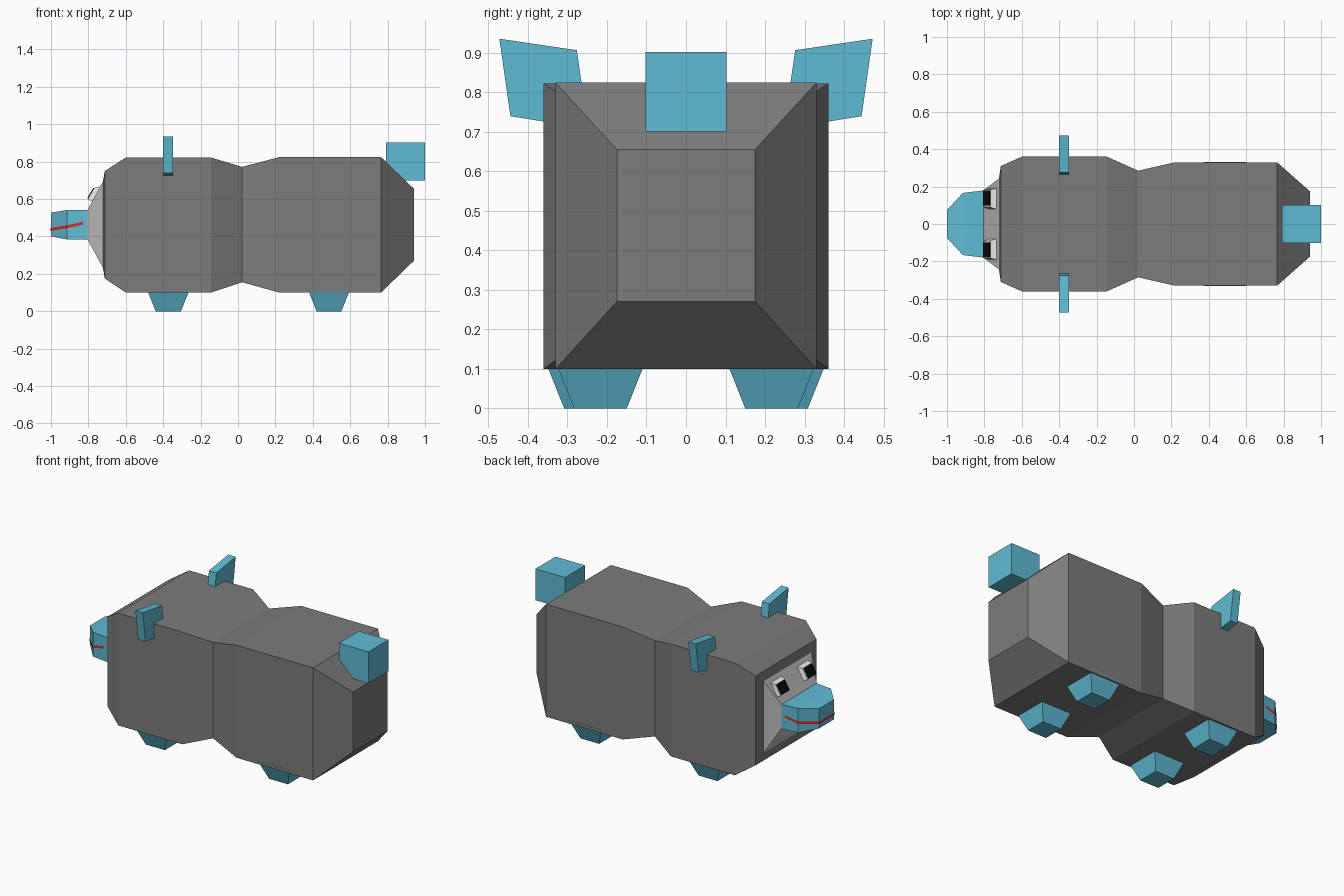
import bpy, bmesh

if "Cube" in bpy.data.objects:
    bpy.data.objects.remove(bpy.data.objects["Cube"])


def material(name, r, g, b):
    m = bpy.data.materials.new(name)
    m.diffuse_color = (r, g, b, 1)
    m.use_nodes = True
    m.node_tree.nodes["Principled BSDF"].inputs["Base Color"].default_value = m.diffuse_color
    return m


GREY = material("body grey", 0.2, 0.2, 0.2)
PALE = material("pale grey", 0.53, 0.53, 0.53)
BLUE = material("sky blue", 0.115, 0.5, 0.66)
RED = material("red", 0.68, 0.025, 0.015)
WHITE = material("white", 0.82, 0.82, 0.82)
BLACK = material("black", 0.003, 0.003, 0.003)


def loft(name, rings, mat, closed=True):
    """Join successive point rings with quads; cap the ends when closed."""
    bm = bmesh.new()
    vs = [[bm.verts.new(p) for p in ring] for ring in rings]
    n = len(vs[0])
    for a, b in zip(vs, vs[1:]):
        for i in range(n if closed else n - 1):
            j = (i + 1) % n
            bm.faces.new((a[i], a[j], b[j], b[i]))
    if closed:
        bm.faces.new(vs[0])
        bm.faces.new(vs[-1])
    bmesh.ops.recalc_face_normals(bm, faces=bm.faces[:])
    me = bpy.data.meshes.new(name)
    bm.to_mesh(me)
    bm.free()
    me.materials.append(mat)
    ob = bpy.data.objects.new(name, me)
    bpy.context.collection.objects.link(ob)
    return ob


def ring_x(x, hy, z0, z1):
    return [(x, -hy, z0), (x, hy, z0), (x, hy, z1), (x, -hy, z1)]


def ring_z(z, x0, x1, y0, y1):
    return [(x0, y0, z), (x1, y0, z), (x1, y1, z), (x0, y1, z)]


# Body, pinched at the waist and tapered at both ends
loft("body", [ring_x(*s) for s in (
    (-0.722, 0.245, 0.23, 0.695), (-0.712, 0.31, 0.175, 0.75),
    (-0.60, 0.36, 0.10, 0.822), (-0.145, 0.36, 0.10, 0.822),
    (0.022, 0.285, 0.155, 0.772), (0.22, 0.33, 0.10, 0.824),
    (0.765, 0.33, 0.10, 0.824), (0.94, 0.175, 0.27, 0.655))], GREY)

# Face and snout
loft("face", [ring_x(-0.715, 0.243, 0.232, 0.693), ring_x(-0.722, 0.243, 0.232, 0.693),
              ring_x(-0.805, 0.18, 0.385, 0.542)], PALE)
loft("snout", [ring_x(-0.80, 0.18, 0.384, 0.541), ring_x(-0.915, 0.166, 0.384, 0.541),
               ring_x(-1.0, 0.075, 0.40, 0.527)], BLUE)

# Mouth: thin red ribbon wrapped around the snout
half = [(-0.83, 0.180, 0.471), (-0.917, 0.170, 0.451), (-1.003, 0.077, 0.437)]
path = half + [(x, -y, z) for x, y, z in reversed(half)]
loft("mouth", [[(x, y, z - 0.008) for x, y, z in path],
               [(x, y, z + 0.008) for x, y, z in path]], RED, closed=False)

# Tail block
loft("tail", [ring_x(0.79, 0.102, 0.70, 0.902), ring_x(1.0, 0.102, 0.70, 0.902)], BLUE)


def eye_ring(low, high, y0, y1, s):
    return [(low[0], s * y0, low[1]), (low[0], s * y1, low[1]),
            (high[0], s * y1, high[1]), (high[0], s * y0, high[1])]


for s, side in ((-1, "right"), (1, "left")):
    # Eyes sit on the sloping top of the face
    loft("eye_" + side, [
        eye_ring((-0.775, 0.585), (-0.733, 0.668), 0.078, 0.19, s),
        eye_ring((-0.803, 0.598), (-0.767, 0.660), 0.09, 0.184, s)], WHITE)
    loft("pupil_" + side, [
        eye_ring((-0.801, 0.602), (-0.768, 0.659), 0.098, 0.178, s),
        eye_ring((-0.806, 0.604), (-0.773, 0.661), 0.098, 0.178, s)], BLACK)

    # Ears: tilted square plates through the top corners of the body
    outline = [(0.472, 0.935), (0.276, 0.906), (0.248, 0.708), (0.444, 0.739)]
    loft("ear_" + side, [[(x, s * y, z) for y, z in outline] for x in (-0.40, -0.347)], BLUE)

    # Legs: short blocks tapering to the ground
    for end, x0, x1, y0, y1 in (("front", -0.44, -0.305, 0.17, 0.308),
                                ("rear", 0.42, 0.553, 0.15, 0.283)):
        rings = []
        for z in (0.0, 0.12):
            g = 0.4 * z
            rings.append(ring_z(z, x0 - g, x1 + g, s * (y0 - g), s * (y1 + g)))
        loft(end + "_leg_" + side, rings, BLUE)
